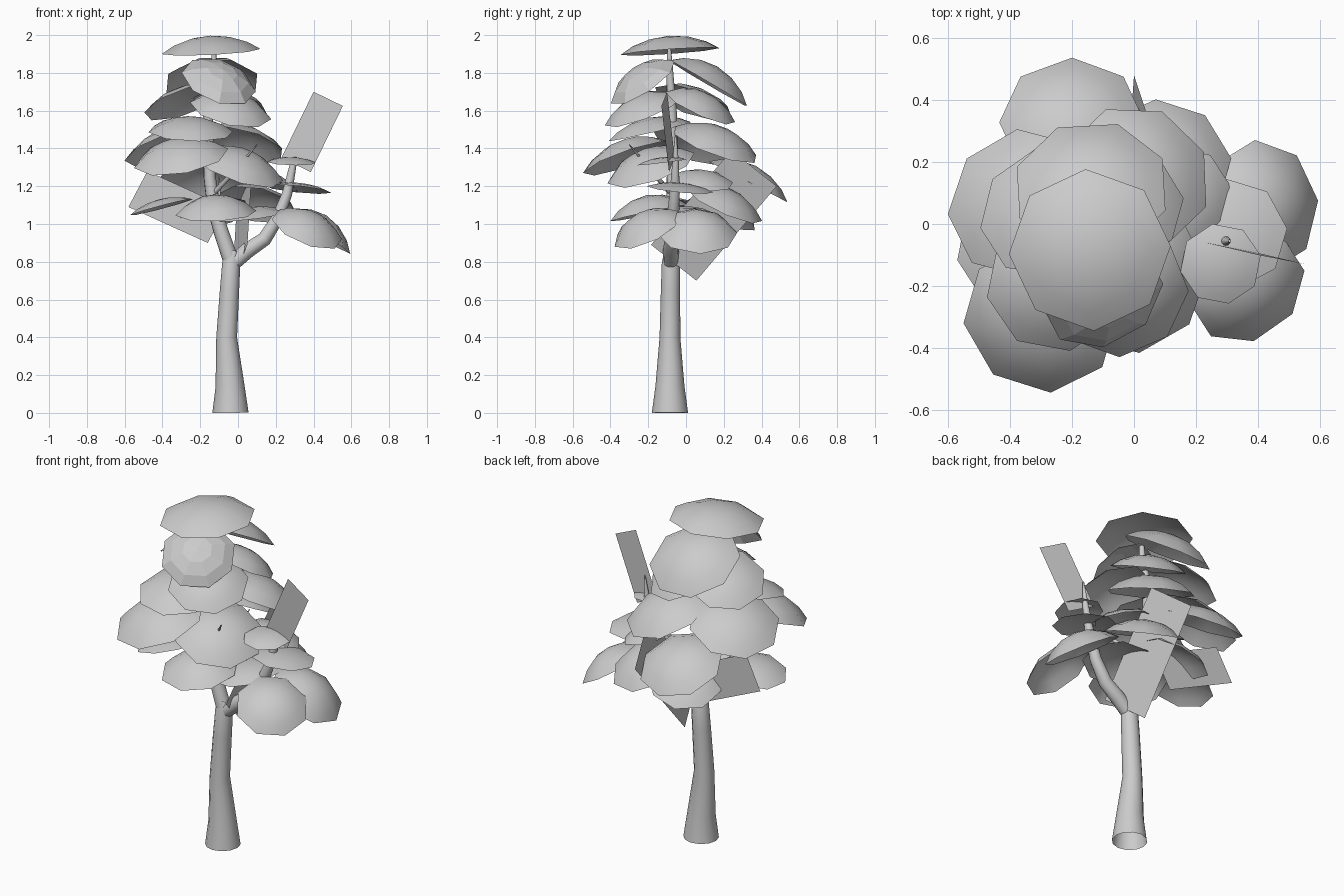
import bpy, bmesh, math
from mathutils import Vector, Matrix

cube = bpy.data.objects.get("Cube")
if cube:
    bpy.data.objects.remove(cube, do_unlink=True)

grey = bpy.data.materials.new("plain grey")
grey.use_nodes = True
colour = (0.6, 0.6, 0.6, 1)
grey.diffuse_color = colour
grey.node_tree.nodes["Principled BSDF"].inputs["Base Color"].default_value = colour


def add_mesh(name, bm, smooth=True):
    mesh = bpy.data.meshes.new(name)
    for face in bm.faces:
        face.smooth = smooth
    bm.to_mesh(mesh)
    bm.free()
    mesh.materials.append(grey)
    obj = bpy.data.objects.new(name, mesh)
    bpy.context.collection.objects.link(obj)


def limb(name, points):
    """Tapered tube through (x, y, z, radius) points, open at both ends."""
    curve = bpy.data.curves.new(name, "CURVE")
    curve.dimensions = "3D"
    curve.bevel_depth = 1
    curve.bevel_resolution = 4
    spline = curve.splines.new("POLY")
    spline.points.add(len(points) - 1)
    for p, (x, y, z, r) in zip(spline.points, points):
        p.co = (x, y, z, 1)
        p.radius = r
    spline.use_smooth = True
    curve.materials.append(grey)
    bpy.context.collection.objects.link(bpy.data.objects.new(name, curve))


def leaf_cap(name, centre, normal, radius, depth=0.4, turn=0.0, smooth=True):
    """Open eight-sided dome, tilted along its normal."""
    bm = bmesh.new()
    height = radius * depth
    rings = []
    for share, lift in ((1, 0), (0.75, 0.48), (0.4, 0.85)):
        rings.append([bm.verts.new((radius * share * math.cos(a), radius * share * math.sin(a),
                                    height * (lift - 0.5)))
                      for a in (math.tau * i / 8 + turn for i in range(8))])
    apex = bm.verts.new((0, 0, height / 2))
    for i in range(8):
        j = (i + 1) % 8
        for low, high in zip(rings, rings[1:]):
            bm.faces.new((low[i], low[j], high[j], high[i]))
        bm.faces.new((rings[-1][i], rings[-1][j], apex))
    spin = Vector((0, 0, 1)).rotation_difference(Vector(normal)).to_matrix().to_4x4()
    bm.transform(Matrix.Translation(centre) @ spin)
    add_mesh(name, bm, smooth)


def card(name, corner, side_a, side_b):
    """Flat rectangular leaf card from a corner and two edges."""
    bm = bmesh.new()
    c, a, b = Vector(corner), Vector(side_a), Vector(side_b)
    bm.faces.new([bm.verts.new(p) for p in (c, c + a, c + a + b, c + b)])
    add_mesh(name, bm, False)


# Trunk and forked branches
limb("trunk", [(-.04, -.085, 0, .096), (-.042, -.085, .14, .077), (-.06, -.085, .4, .055),
               (-.045, -.082, .65, .051), (-.035, -.08, .8, .048), (-.025, -.08, .86, .03)])
limb("main_stem", [(-.035, -.08, .8, .042), (-.09, -.075, .96, .04), (-.13, -.07, 1.1, .036),
                   (-.15, -.07, 1.25, .032), (-.16, -.075, 1.6, .026), (-.13, -.085, 1.8, .018),
                   (-.125, -.09, 1.96, .008)])
limb("side_branch", [(-.04, -.08, .78, .04), (.05, -.08, .86, .042), (.14, -.075, .92, .038),
                     (.21, -.07, 1.03, .033), (.26, -.06, 1.16, .027), (.295, -.055, 1.33, .017),
                     (.31, -.055, 1.47, .004)])

# Thin twigs
limb("front_twig", [(-.14, -.07, 1.15, .014), (.0, -.2, 1.3, .01), (.1, -.3, 1.42, .003)])
limb("back_twig", [(-.1, -.07, 1.0, .014), (-.1, .1, 1.12, .01), (-.1, .25, 1.25, .003)])

# Crown, from the top down
leaf_cap("crown_top", (-.145, -.087, 1.955), (-.05, -.07, 1), .262, .32, .05)
leaf_cap("crown_upper_front", (-.09, -.25, 1.785), (.3, -.55, .82), .205, .4, .1, False)
leaf_cap("crown_upper_back", (-.14, .14, 1.79), (-.03, .5, .85), .255, .4, .45)
leaf_cap("crown_high_front", (-.03, -.24, 1.64), (.2, -.35, .9), .22, .4)
leaf_cap("crown_high_right", (-.3, .05, 1.675), (-.3, .3, .87), .22, .32, .2)
leaf_cap("crown_high_left", (-.03, .09, 1.655), (.2, .4, .87), .205, .4, .1)
leaf_cap("crown_middle_flat", (-.25, -.2, 1.525), (.03, -.22, .97), .228, .33, .2)
leaf_cap("crown_middle_right", (-.38, .08, 1.45), (-.33, .27, .9), .25, .35, .1)
leaf_cap("crown_middle_left", (.02, .17, 1.465), (.22, .33, .9), .245, .4, .39)
leaf_cap("crown_low_front_right", (-.31, -.32, 1.395), (-.17, -.32, .93), .255, .4, .1)
leaf_cap("crown_low_front_left", (.02, -.2, 1.34), (.3, -.3, .9), .245, .4, .1)
leaf_cap("crown_low_back", (-.2, .35, 1.265), (.0, .45, .87), .235, .4, 0)
leaf_cap("crown_inner_left", (.17, .09, 1.25), (.3, .1, .9), .165, .3, .2)

# Lower skirt of leaves
leaf_cap("skirt_front", (-.12, -.2, 1.105), (-.04, -.2, .97), .215, .45, .1)
leaf_cap("skirt_left", (.07, -.04, 1.065), (-.12, -.08, 1), .2, .25, .2)
leaf_cap("skirt_right", (-.41, -.08, 1.11), (-.25, .05, .95), .175, .25, .2)
leaf_cap("skirt_back_left", (.11, .22, 1.14), (.2, .4, .87), .22, .4, .1)
leaf_cap("skirt_back", (-.14, .2, 1.08), (-.25, .35, .9), .2, .35, .3)

# Leaves on the side branch
leaf_cap("side_leaf_back", (.44, .06, 1.0), (.5, .05, .82), .215, .5, .1)
leaf_cap("side_leaf_front", (.38, -.22, 1.01), (.35, -.4, .85), .2, .45, .2)
leaf_cap("side_leaf_middle", (.32, -.03, 1.2), (.1, .1, 1), .178, .18, .1)
leaf_cap("side_leaf_top", (.28, -.13, 1.34), (.03, -.12, 1), .132, .2, .2)

# Flat leaf cards
card("left_card", (.4, -.1, 1.7), (.155, -.03, -.075), (-.17, .04, -.35))
card("right_card", (-.48, .12, 1.28), (-.1, .01, -.19), (.42, -.02, -.19))
card("back_card", (.08, .24, 1.39), (-.08, .24, -.19), (-.03, -.425, -.5))
